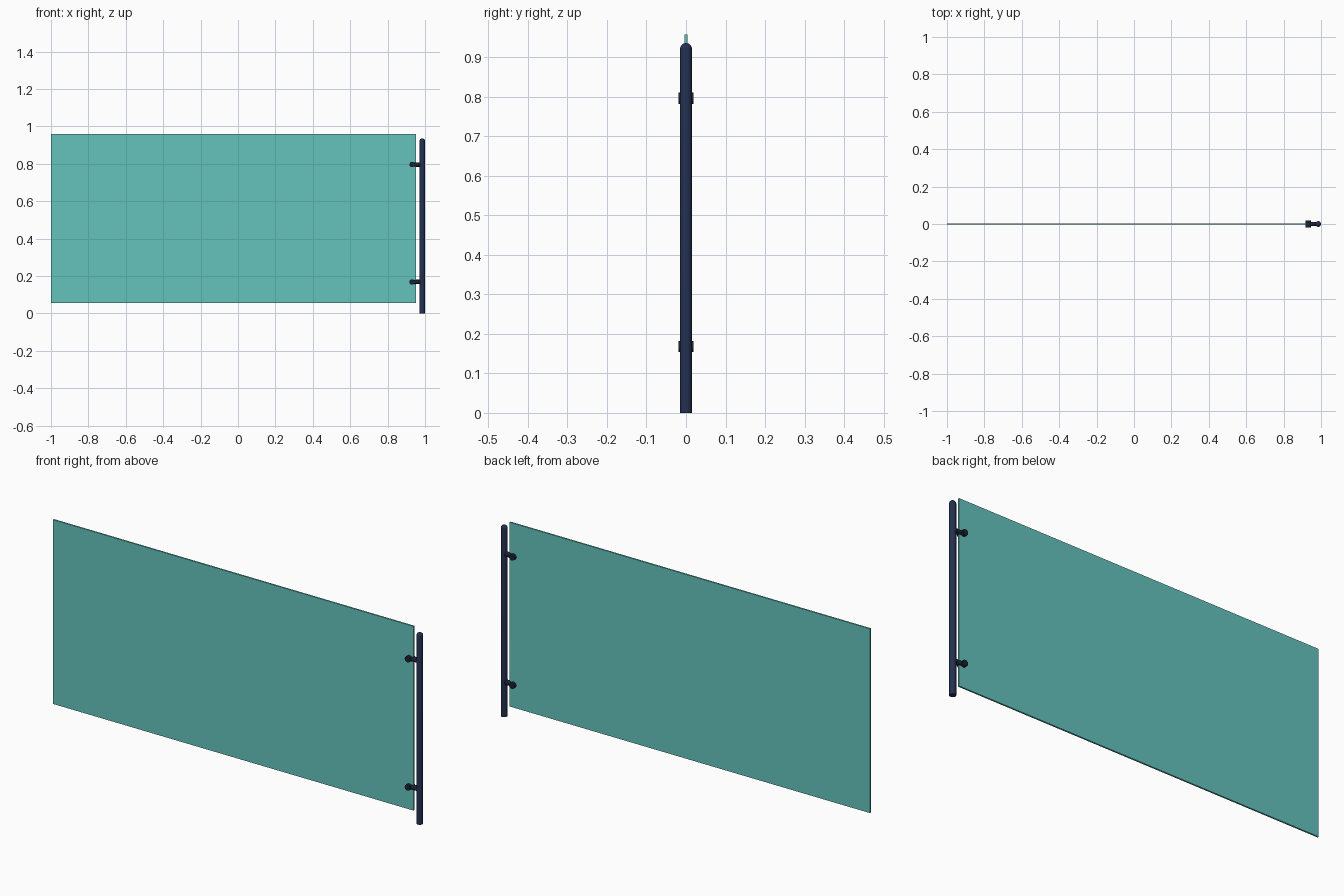
import bpy, bmesh, math
from mathutils import Matrix, Vector

if "Cube" in bpy.data.objects:
    bpy.data.objects.remove(bpy.data.objects["Cube"])


def material(name, color):
    m = bpy.data.materials.new(name)
    m.diffuse_color = color
    m.use_nodes = True
    m.node_tree.nodes["Principled BSDF"].inputs["Base Color"].default_value = m.diffuse_color
    return m


GLASS = material("teal_glass", (0.13, 0.55, 0.51, 0.75))
NAVY = material("navy_metal", (0.017, 0.03, 0.08, 1))
DARK = material("dark_metal", (0.01, 0.016, 0.035, 1))


def finish(name, bm, mat, smooth=True):
    bmesh.ops.recalc_face_normals(bm, faces=bm.faces)
    me = bpy.data.meshes.new(name)
    bm.to_mesh(me)
    bm.free()
    me.materials.append(mat)
    ob = bpy.data.objects.new(name, me)
    bpy.context.collection.objects.link(ob)
    if smooth:
        bpy.ops.object.select_all(action='DESELECT')
        ob.select_set(True)
        bpy.context.view_layer.objects.active = ob
        bpy.ops.object.shade_smooth_by_angle(angle=math.radians(35))
    return ob


def add_box(bm, lo, hi):
    lo, hi = Vector(lo), Vector(hi)
    size = hi - lo
    mat = Matrix.Translation((lo + hi) / 2) @ Matrix.Diagonal((*size, 1))
    bmesh.ops.create_cube(bm, size=1, matrix=mat)


def add_rod(bm, center, radius, length, axis):
    rot = Vector((0, 0, 1)).rotation_difference(Vector(axis)).to_matrix().to_4x4()
    bmesh.ops.create_cone(bm, cap_ends=True, segments=32, radius1=radius, radius2=radius,
                          depth=length, matrix=Matrix.Translation(center) @ rot)


# Glass panel
bm = bmesh.new()
add_box(bm, (-1, -0.004, 0.056), (0.953, 0.004, 0.958))
finish("glass_panel", bm, GLASS, smooth=False)

# Round post with domed top, spun from a profile
POST_X, R, TOP = 0.985, 0.015, 0.936
profile = [(0, 0), (R, 0)]
profile += [(R * math.cos(a), TOP - R + R * math.sin(a))
            for a in (math.radians(15 * i) for i in range(6))] + [(0, TOP)]
bm = bmesh.new()
vs = [bm.verts.new((POST_X + r, 0, z)) for r, z in profile]
edges = [bm.edges.new(p) for p in zip(vs, vs[1:])]
bmesh.ops.spin(bm, geom=vs + edges, cent=(POST_X, 0, 0), axis=(0, 0, 1),
               angle=2 * math.pi, steps=32)
bmesh.ops.remove_doubles(bm, verts=bm.verts, dist=1e-5)
finish("post", bm, NAVY)

# Glass clamps: a round jaw on each side of the glass, joined to the post by a neck
for label, z in (("lower", 0.168), ("upper", 0.796)):
    bm = bmesh.new()
    for side in (-1, 1):
        add_rod(bm, (0.931, side * 0.0115, z), 0.0145, 0.015, (0, 1, 0))
    finish(label + "_clamp_jaws", bm, DARK)
    bm = bmesh.new()
    add_rod(bm, (0.955, 0, z), 0.012, 0.044, (1, 0, 0))
    finish(label + "_clamp_neck", bm, DARK)
